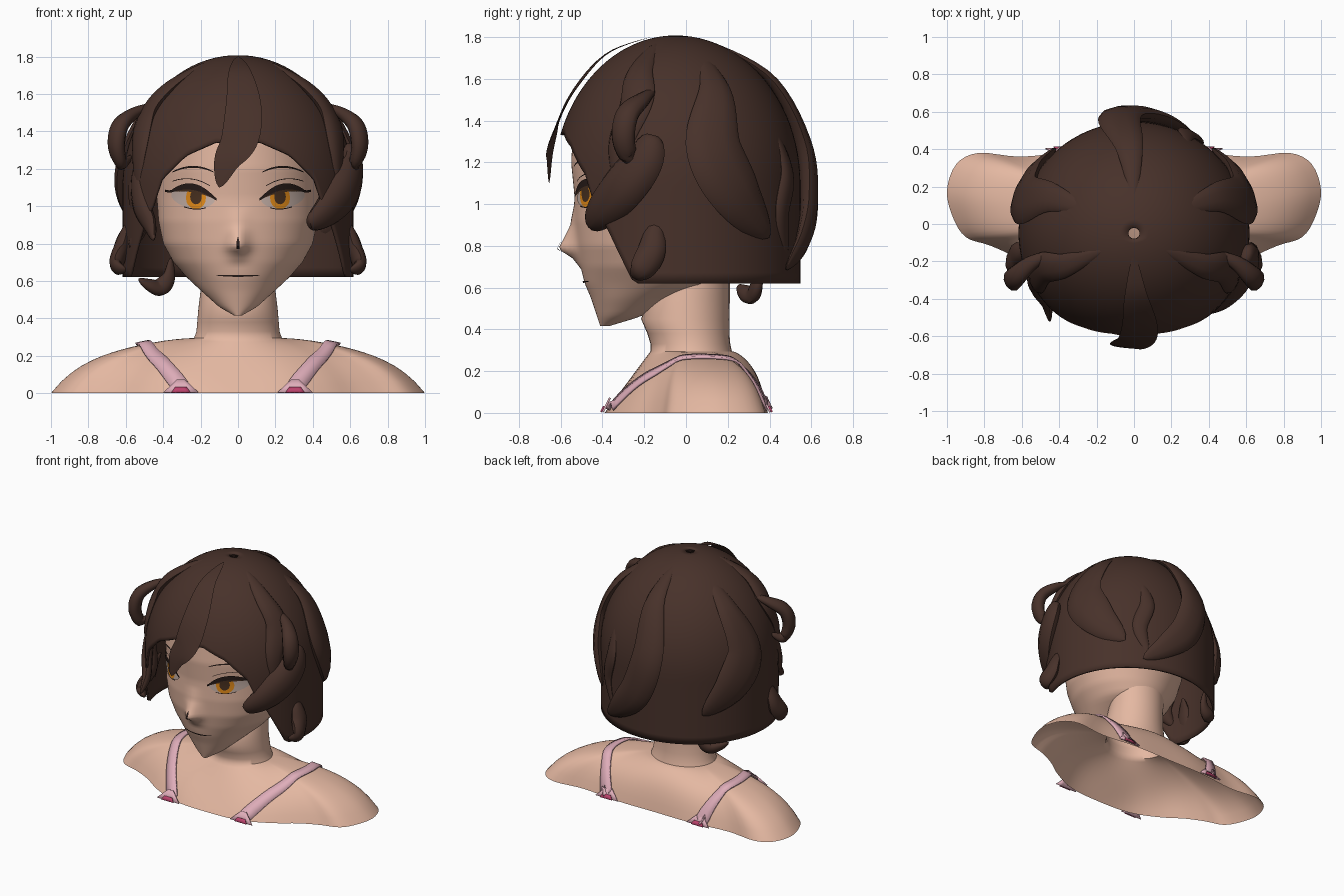
import bpy, bmesh, math
from math import sin, cos, pi, radians
from mathutils import Vector as V
from mathutils.bvhtree import BVHTree

if "Cube" in bpy.data.objects:
    bpy.data.objects.remove(bpy.data.objects["Cube"])


def material(name, *rgb):
    m = bpy.data.materials.new(name)
    m.use_nodes = True
    m.diffuse_color = (*rgb, 1)
    m.node_tree.nodes["Principled BSDF"].inputs["Base Color"].default_value = (*rgb, 1)
    return m


SKIN = material("skin", .78, .48, .36)
HAIR = material("brown_hair", .064, .031, .023)
IRIS = material("amber_iris", .8, .27, .01)
DARK = material("dark_lash", .022, .012, .01)
PUPIL = material("brown_pupil", .07, .032, .015)
WHITE = material("eye_white", .58, .45, .4)
PINK = material("pink_strap", .74, .42, .49)
ROSE = material("rose_knot", .5, .055, .15)


def grid(name, rows, mat, wrap=True, caps=False, solid=0):
    """Skin a list of equal point rows into one smooth object."""
    bm = bmesh.new()
    vs = [[bm.verts.new(p) for p in row] for row in rows]
    n = len(rows[0])
    for a, b in zip(vs, vs[1:]):
        for j in range(n if wrap else n - 1):
            k = (j + 1) % n
            bm.faces.new((a[j], a[k], b[k], b[j]))
    if caps:
        bm.faces.new(vs[0])
        bm.faces.new(vs[-1])
    bmesh.ops.recalc_face_normals(bm, faces=bm.faces)
    me = bpy.data.meshes.new(name)
    bm.to_mesh(me)
    bm.free()
    me.materials.append(mat)
    ob = bpy.data.objects.new(name, me)
    bpy.context.collection.objects.link(ob)
    if solid:
        mod = ob.modifiers.new("thickness", "SOLIDIFY")
        mod.thickness, mod.offset = solid, 0
    bpy.ops.object.select_all(action="DESELECT")
    ob.select_set(True)
    bpy.context.view_layer.objects.active = ob
    bpy.ops.object.shade_smooth_by_angle(angle=radians(50))
    return ob


def table(rows, x):
    """Linear lookup in rows of (key, values...)."""
    x = min(max(x, rows[0][0]), rows[-1][0])
    for a, b in zip(rows, rows[1:]):
        if x <= b[0]:
            t = (x - a[0]) / (b[0] - a[0])
            return [p + (q - p) * t for p, q in zip(a[1:], b[1:])]


def spline(pts, n, closed=False):
    """Catmull-Rom curve through the points."""
    pts = [V(p) for p in pts]
    m = len(pts)
    get = (lambda i: pts[i % m]) if closed else (lambda i: pts[min(max(i, 0), m - 1)])
    out = []
    for s in range(n):
        f = s * m / n if closed else s * (m - 1) / (n - 1)
        i = int(f)
        t = f - i
        a, b, c, d = (get(i + k) for k in (-1, 0, 1, 2))
        out.append((2 * b + (c - a) * t + (2 * a - 5 * b + 4 * c - d) * t * t
                    + (3 * b - a - 3 * c + d) * t ** 3) / 2)
    return out


# Shoulders and neck: rings from the cut outline up to the neck
half = [(.27, -.37), (.48, -.28), (.63, -.18), (.77, -.115), (.9, -.07), (.97, .04), (1, .18),
        (.95, .32), (.83, .38), (.6, .36), (.3, .39)]
outline = spline([(0, -.39)] + half + [(0, .39)] + [(-x, y) for x, y in half[::-1]], 96, True)
angles = [math.atan2(p.y - .03, p.x) for p in outline]
rows = []
for i in range(15):
    s = 1 - i / 14
    row = []
    for p, a in zip(outline, angles):
        xy = V((.235 * cos(a), .025 + .195 * sin(a))).lerp(p, s)
        front = max(0, -sin(a)) ** 1.4
        drop = s * front + (.6 * s ** 1.6 + .4 * s ** 6) * (1 - front)
        row.append((xy.x, xy.y, .295 * (1 - drop)))
    rows.append(row)
for z, r, f, b in [(.33, .222, -.17, .212), (.38, .218, -.185, .208), (.45, .212, -.215, .208),
                   (.55, .2, -.18, .21), (.68, .2, -.12, .21)]:
    rows.append([(r * cos(a), (f + b) / 2 + (b - f) / 2 * sin(a), z) for a in angles])
torso = grid("shoulders_and_neck", rows, SKIN)
torso_tree = BVHTree.FromPolygons([v.co for v in torso.data.vertices],
                                  [p.vertices for p in torso.data.polygons])

# Head: height, half width, front, back
HEAD = [(.415, .02, -.41, -.37), (.46, .1, -.425, -.22), (.55, .2, -.455, -.03), (.62, .275, -.485, .18),
        (.7, .345, -.505, .22), (.8, .4, -.525, .26), (.92, .425, -.535, .3), (1.05, .435, -.535, .36),
        (1.2, .44, -.55, .38), (1.35, .42, -.54, .36), (1.5, .3, -.4, .25)]
NOSE = [(.69, 0), (.74, .03), (.785, .09), (.83, .06), (.9, .02), (1, 0)]


def head_point(a, z):
    w, f, b = table(HEAD, z)
    x, y = w * sin(a), (f + b) / 2 - (b - f) / 2 * cos(a)
    if cos(a) > 0:
        y -= table(NOSE, z)[0] * math.exp(-(x / .055) ** 2)
    return V((x, y, z))


def on_face(x, z, lift):
    return head_point(math.asin(x / table(HEAD, z)[0]), z) - V((0, lift, 0))


grid("head", [[head_point(j * pi / 64, .415 + 1.085 * i / 60) for j in range(128)]
              for i in range(61)], SKIN)


# Painted face parts follow the face surface
def patch(name, x0, x1, low, high, mat, lift, n=24):
    rows = []
    for i in range(n + 1):
        x = x0 + (x1 - x0) * i / n
        lo, hi = low(x), high(x)
        rows.append([on_face(x, lo + (hi - lo) * j / 4, lift) for j in range(5)])
    grid(name, rows, mat, wrap=False)


for side, s in (("left", 1), ("right", -1)):
    e = lambda x: (abs(x) - .24) / .12
    bow = lambda x: max(0, 1 - e(x) ** 2)
    lid = lambda x: 1.055 + .035 * bow(x) + .02 * e(x)
    floor = lambda x: 1.05 - .062 * bow(x) ** .6 + .012 * e(x)

    def disc(name, r, h, z, mat, lift):
        arc = lambda x: h * math.sqrt(max(0, 1 - ((abs(x) - .225) / r) ** 2))
        patch(side + name, s * (.225 - r), s * (.225 + r),
              lambda x: max(floor(x), z - arc(x)), lambda x: min(lid(x), z + arc(x)), mat, lift)

    patch(side + "_eye_white", s * .125, s * .355, floor, lid, WHITE, .006)
    disc("_iris", .054, .06, 1.045, IRIS, .009)
    disc("_pupil", .031, .04, 1.05, PUPIL, .012)
    patch(side + "_lid_shadow", s * .13, s * .35, lambda x: lid(x) - .016 * bow(x), lid, PUPIL, .014)
    patch(side + "_upper_lash", s * .115, s * .39, lambda x: lid(x) - .004,
          lambda x: lid(x) + .008 + .022 * bow(x), DARK, .015)
    patch(side + "_lower_lash", s * .17, s * .29, lambda x: floor(x) - .005, floor, DARK, .009)
    patch(side + "_lid_crease", s * .15, s * .35, lambda x: lid(x) + .052, lambda x: lid(x) + .056, DARK, .008)
    patch(side + "_eyebrow", s * .13, s * .35, lambda x: 1.175 + .03 * bow(x),
          lambda x: 1.179 + .036 * bow(x), DARK, .008)
patch("mouth", -.115, .115, lambda x: .622 + .5 * x * x, lambda x: .632, DARK, .007)
patch("nose_mark", -.007, .007, lambda x: .77, lambda x: .84 - 4 * abs(x), DARK, .006, 4)


# Hair cap: dome on straight sides, cut along the hairline
HAIRLINE = [(0, 1.33), (12, 1.34), (28, 1.27), (42, 1.14), (48, 1), (55, .9), (70, .62), (180, .62)]


def fall(z):
    return math.acos(min(1, (z - 1.1) / .7)) if z > 1.1 else pi / 2 + (1.1 - z) / .7


def cap_point(deg, q, lift=0):
    a = radians(deg)
    r = sin(min(q, pi / 2))
    z = 1.1 + .7 * (cos(q) if q < pi / 2 else pi / 2 - q)
    depth = .576 if cos(a) > 0 else .59
    out = V((sin(a), -cos(a), .6 * max(0, cos(q))))
    return V((.61 * r * sin(a), -.05 - depth * r * cos(a), z)) + out * lift


rows = []
for i in range(31):
    row = []
    for j in range(120):
        d = j * 3 - 180
        end = fall(table(HAIRLINE, abs(d))[0])
        row.append(cap_point(d, .05 + (end - .05) * i / 30))
    rows.append(row)
grid("hair_cap", rows, HAIR, solid=.015)


def lock(name, path, width, thick=.4, peak=1.0, tip=.004):
    """Tapered strand with an oval section, flat side towards the head."""
    pts = spline(path, 30)
    rows = []
    for i, p in enumerate(pts):
        t = (pts[min(i + 1, 29)] - pts[max(i - 1, 0)]).normalized()
        side = t.cross(p - V((0, -.05, 1))).normalized()
        out = side.cross(t)
        w = width * sin(pi * (i / 29) ** peak) ** .8 + tip if 0 < i < 29 else tip
        rows.append([p + side * w * cos(k * pi / 5) + out * w * thick * sin(k * pi / 5) for k in range(10)])
    grid(name, rows, HAIR, caps=True)


def draped(*pts):
    return [cap_point(d, fall(z), lift) for d, z, lift in pts]


def flip(path, s):
    return [V((s * p[0], p[1], p[2])) for p in path]


# Paired locks
pairs = {
    "side_lock": (draped((119, 1.765, .006), (114, 1.55, .014), (108, 1.27, .016), (119, 1.04, .022), (138, .84, .015)),
                  .145, .32, 1.4),
    "crown_lock": (draped((60, 1.765, .006), (64, 1.63, .014), (68, 1.48, .014), (62, 1.28, .006), (62, 1.05, 0)),
                   .08, .4, 1),
    "side_loop": ([(.43, -.15, 1.55), (.55, -.21, 1.5), (.63, -.28, 1.43), (.65, -.3, 1.32), (.62, -.27, 1.23),
                   (.57, -.2, 1.27)], .057, .75, 1),
    "lower_curl": ([(.56, -.12, .95), (.6, -.15, .86), (.63, -.17, .76), (.65, -.22, .68), (.6, -.26, .66)], .065, .6, 1.1),
}
for name, (path, *shape) in pairs.items():
    for side, s in (("left_", 1), ("right_", -1)):
        lock(side + name, flip(path, s), *shape)

# Single locks
lock("front_lock", [(0, -.17, 1.8), (.01, -.38, 1.72), (.03, -.54, 1.54), (.01, -.625, 1.36),
                    (-.06, -.65, 1.24), (-.1, -.655, 1.1)], .1, .05, 1.1, .002)
lock("back_center_lock", draped((180, 1.765, .006), (183, 1.58, .03), (187, 1.27, .045), (180, 1, .05),
                                (166, .82, .035), (150, .69, .02)), .12, .36, 1.1)
lock("left_back_lock", draped((150, 1.35, 0), (153, 1.15, .01), (148, .95, .01), (154, .74, 0)), .055, .4)
lock("left_cheek_lock", [(.6, -.16, 1.33), (.605, -.2, 1.21), (.56, -.3, 1.08), (.47, -.4, .97),
                         (.38, -.46, .9)], .085, .6, .9, .03)
lock("right_cheek_lock", [(-.48, -.22, 1.42), (-.53, -.28, 1.2), (-.52, -.34, 1.02), (-.47, -.42, .9),
                          (-.45, -.52, .82)], .06, .6)
lock("right_jaw_lock", [(-.5, -.25, 1.25), (-.55, -.25, 1.1), (-.52, -.28, .9), (-.58, -.25, .78)], .06, .6)
lock("nape_curl", [(-.36, .36, .72), (-.37, .34, .62), (-.42, .32, .565), (-.48, .28, .58), (-.53, .25, .61)], .045, .7)

# Straps over the shoulders with a bow at each end
strap = [(.28, -.37, .03), (.38, -.24, .12), (.47, -.08, .24), (.51, .07, .28), (.5, .2, .25),
         (.44, .32, .15), (.38, .39, .02)]
for side, s in (("left", 1), ("right", -1)):
    rows = []
    path = spline(flip(strap, s), 40)
    for i, p in enumerate(path):
        t = path[min(i + 1, 39)] - path[max(i - 1, 0)]
        across = V((t.y, -t.x, 0)).normalized() * .032
        row = []
        for k in (-1, 0, 1):
            q = p + across * k
            hit, normal, *_ = torso_tree.ray_cast(V((q.x, q.y, .6)), V((0, 0, -1)))
            if hit:
                q = hit + normal * (.012 if normal.z > 0 else -.012)
            row.append(V((q.x, q.y, max(q.z, .01))))
        rows.append(row)
    grid(side + "_strap", rows, PINK, wrap=False, solid=.012)
    for end, x, y, f in (("front", .305, -.38, -1), ("back", .38, .385, 1)):
        def fan(w0, w1, top, lift):
            return [[V((s * (x + u * (w0 + (w1 - w0) * v)), y + f * (lift - .5 * top * v), .004 + top * v))
                     for u in (-1, -.5, 0, .5, 1)] for v in (0, .5, 1)]
        grid(f"{side}_{end}_bow", fan(.092, .02, .068, .018), PINK, wrap=False, solid=.01)
        grid(f"{side}_{end}_knot", fan(.05, .03, .028, .027), ROSE, wrap=False, solid=.008)
